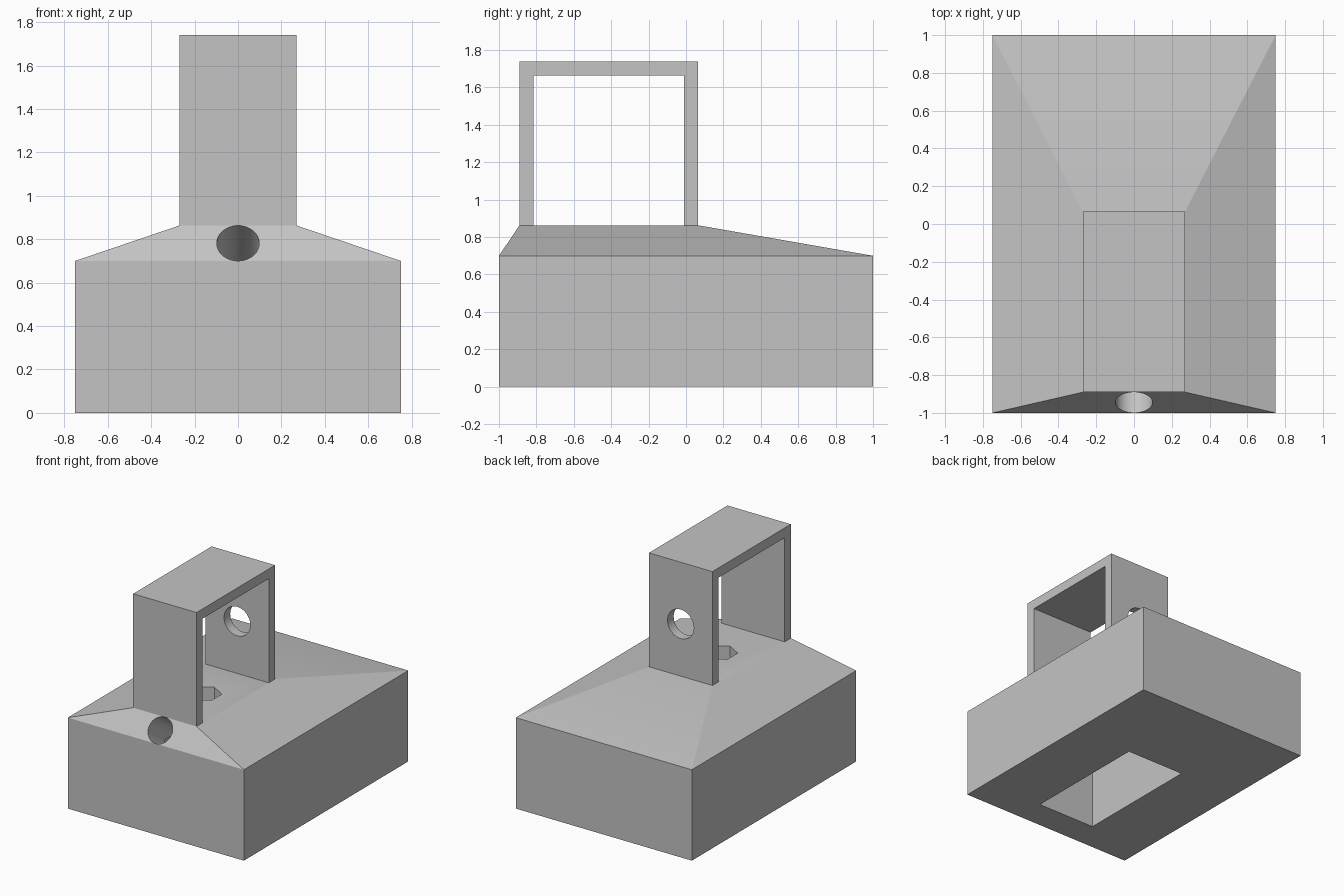
import bpy, bmesh, math
from mathutils import Matrix, Vector

if "Cube" in bpy.data.objects:
    bpy.data.objects.remove(bpy.data.objects["Cube"], do_unlink=True)

grey = bpy.data.materials.new("plain grey")
grey.use_nodes = True
COLOUR = (0.55, 0.55, 0.55, 1)
grey.diffuse_color = COLOUR
grey.node_tree.nodes["Principled BSDF"].inputs["Base Color"].default_value = COLOUR

# Shared measurements
HALF_W, HALF_L, WALL_TOP, ROOF_TOP = 0.75, 1.0, 0.70, 0.863
ARM_W, ARM_FRONT, ARM_BACK, ARM_TOP, ARM_THICK = 0.27, -0.89, 0.065, 1.74, 0.075
MID_Y = (ARM_FRONT + ARM_BACK) / 2


def make_object(name, bm):
    bmesh.ops.recalc_face_normals(bm, faces=bm.faces)
    mesh = bpy.data.meshes.new(name)
    bm.to_mesh(mesh)
    bm.free()
    mesh.materials.append(grey)
    obj = bpy.data.objects.new(name, mesh)
    bpy.context.collection.objects.link(obj)
    return obj


def loft(name, rings):
    """Closed solid through rings with equal point counts."""
    bm = bmesh.new()
    loops = [[bm.verts.new(p) for p in ring] for ring in rings]
    n = len(loops[0])
    for a, b in zip(loops, loops[1:]):
        for i in range(n):
            j = (i + 1) % n
            bm.faces.new((a[i], a[j], b[j], b[i]))
    bm.faces.new(loops[0])
    bm.faces.new(loops[-1])
    return make_object(name, bm)


def rect(half_w, y0, y1, z):
    return [(-half_w, y0, z), (half_w, y0, z), (half_w, y1, z), (-half_w, y1, z)]


def bore(name, centre, axis, radius, depth, sides):
    """Prism along an axis, centred on a point."""
    turn = Vector(axis).to_track_quat('Z', 'Y').to_matrix().to_4x4()
    bm = bmesh.new()
    bmesh.ops.create_cone(bm, cap_ends=True, segments=sides, radius1=radius,
                          radius2=radius, depth=depth,
                          matrix=Matrix.Translation(centre) @ turn)
    return make_object(name, bm)


def cut(target, cutter):
    cutter.hide_render = True
    mod = target.modifiers.new("cut", 'BOOLEAN')
    mod.operation, mod.solver, mod.object = 'DIFFERENCE', 'EXACT', cutter
    bpy.context.view_layer.objects.active = target
    bpy.ops.object.modifier_apply(modifier=mod.name)
    bpy.data.objects.remove(cutter, do_unlink=True)


# Base block with sloping shoulders
base = loft("base", [
    rect(HALF_W, -HALF_L, HALF_L, 0),
    rect(HALF_W, -HALF_L, HALF_L, WALL_TOP),
    rect(ARM_W, ARM_FRONT, ARM_BACK, ROOF_TOP),
])

# Pocket open at the underside
cut(base, loft("pocket_cutter", [rect(0.25, -0.77, 0.24, -0.1),
                                 rect(0.25, -0.77, 0.24, 0.61)]))

# Hexagonal hole in the roof, points towards front and back
cut(base, bore("hex_cutter", (0, MID_Y, 0.75), (0, 0, 1), 0.125, 0.4, 6))

# Round hole square to the front slope, running into the pocket
slope = Vector((0, ARM_FRONT + HALF_L, ROOF_TOP - WALL_TOP)).normalized()
inward = Vector((0, slope.z, -slope.y))
entry = Vector((0, (ARM_FRONT - HALF_L) / 2, (ROOF_TOP + WALL_TOP) / 2))
cut(base, bore("front_cutter", entry + inward * 0.15, inward, 0.098, 0.62, 48))

# Arched bracket, an outline in side view drawn out across x
f, b, t = ARM_FRONT, ARM_BACK, ARM_THICK
outline = [(f, ROOF_TOP), (f, ARM_TOP), (b, ARM_TOP), (b, ROOF_TOP),
           (b - t, ROOF_TOP), (b - t, ARM_TOP - t), (f + t, ARM_TOP - t), (f + t, ROOF_TOP)]
bracket = loft("bracket", [[(x, y, z) for y, z in outline] for x in (-ARM_W, ARM_W)])

# Round hole in the rear arm
hole_z = (ROOF_TOP + ARM_TOP - t) / 2
cut(bracket, bore("arm_cutter", (0, b - t / 2, hole_z), (0, 1, 0), 0.112, 0.3, 48))

# Smooth bores, crisp edges elsewhere
for obj in (base, bracket):
    bpy.ops.object.select_all(action='DESELECT')
    obj.select_set(True)
    bpy.context.view_layer.objects.active = obj
    bpy.ops.object.shade_smooth_by_angle(angle=math.radians(15))
